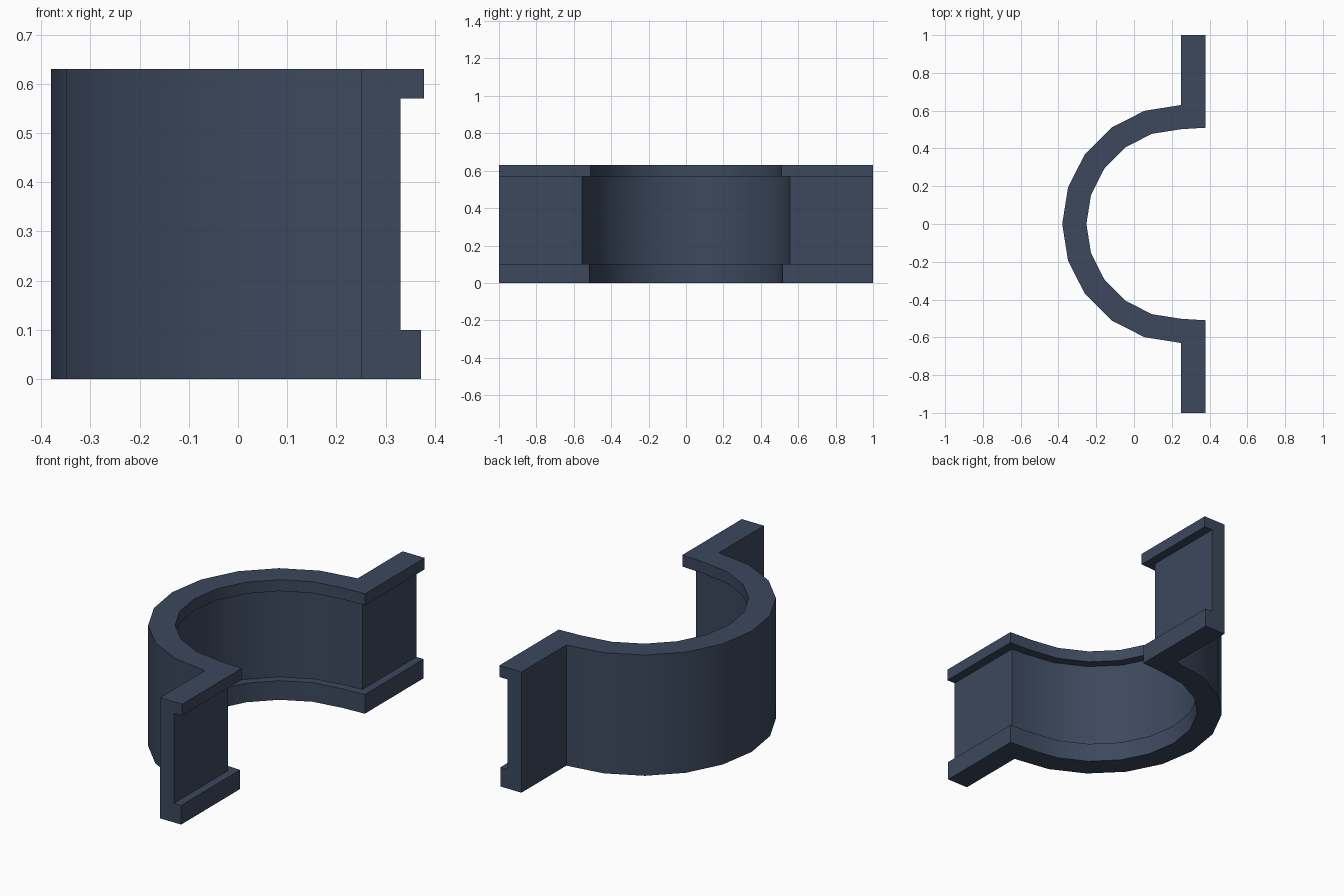
import bpy, bmesh
from math import sin, cos, radians

if "Cube" in bpy.data.objects:
    bpy.data.objects.remove(bpy.data.objects["Cube"])

CX, R = 0.25, 0.63

# C-shaped cross-section: (depth inward from the outer wall, height)
section = [(0, 0), (0.122, 0), (0.122, 0.10), (0.08, 0.10),
           (0.08, 0.57), (0.128, 0.57), (0.128, 0.63), (0, 0.63)]

# Path stations: outer point and inward direction
half = [(CX, 1.0, 1, 0), (CX, R, 1, -0.94)]
arc = []
for i in range(11):
    a = radians(18 * i)
    arc.append((CX - R * sin(a), R * cos(a), sin(a), -cos(a)))
stations = half + arc + [(x, -y, dx, -dy) for x, y, dx, dy in reversed(half)]

# Half-ring clamp with flanges, lofted through the stations
bm = bmesh.new()
rings = [[bm.verts.new((x + dx * d, y + dy * d, z)) for d, z in section]
         for x, y, dx, dy in stations]
n = len(section)
for r0, r1 in zip(rings, rings[1:]):
    for i in range(n):
        j = (i + 1) % n
        bm.faces.new((r0[i], r0[j], r1[j], r1[i]))
bm.faces.new(rings[0])
bm.faces.new(rings[-1])
bmesh.ops.remove_doubles(bm, verts=bm.verts, dist=1e-4)
bmesh.ops.recalc_face_normals(bm, faces=bm.faces)

mesh = bpy.data.meshes.new("half_clamp")
bm.to_mesh(mesh)
bm.free()
clamp = bpy.data.objects.new("half_clamp", mesh)
bpy.context.collection.objects.link(clamp)

# Dark blue-grey finish, smooth curve with sharp corners
mat = bpy.data.materials.new("dark_blue_grey")
mat.diffuse_color = (0.045, 0.065, 0.11, 1)
mat.use_nodes = True
mat.node_tree.nodes["Principled BSDF"].inputs["Base Color"].default_value = mat.diffuse_color
mesh.materials.append(mat)
bpy.context.view_layer.objects.active = clamp
clamp.select_set(True)
bpy.ops.object.shade_smooth_by_angle(angle=radians(30))
